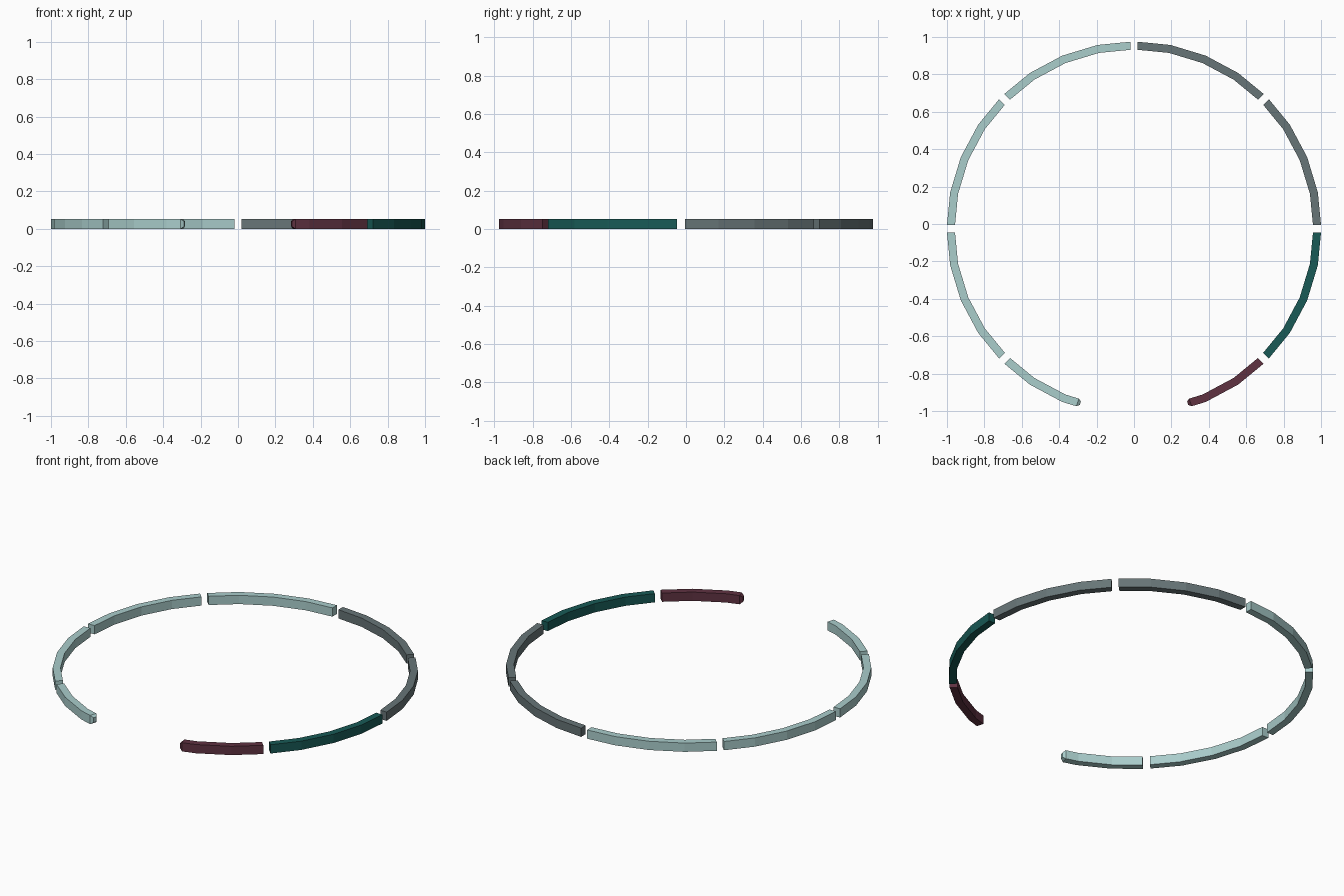
import bpy, bmesh, math

if "Cube" in bpy.data.objects:
    bpy.data.objects.remove(bpy.data.objects["Cube"])

R_OUT, R_IN, H = 1.002, 0.959, 0.053   # ring radii and height
GAP, CY = 0.02, -0.0257                # half gap between pieces, ring centre y
STEP = math.radians(11.25)             # 32-sided ring


def material(name, rgb):
    m = bpy.data.materials.new(name)
    m.diffuse_color = (*rgb, 1)
    m.use_nodes = True
    m.node_tree.nodes["Principled BSDF"].inputs["Base Color"].default_value = m.diffuse_color
    return m


def polar(r, a, side=0.0):
    # point at radius r, shifted sideways along the tangent
    return (r * math.cos(a) - side * math.sin(a), r * math.sin(a) + side * math.cos(a))


def on_ring(r, a):
    # point on the straight side of the 32-gon
    return polar(r * math.cos(STEP / 2) / math.cos(a % STEP - STEP / 2), a)


def section(inner, outer, z0=0.0, z1=H):
    return [(*inner, z0), (*outer, z0), (*outer, z1), (*inner, z1)]


def gap_end(a, sign):
    # cut parallel to the radial line through a
    dr = GAP * math.tan(STEP / 2)
    return section(polar(R_IN - dr, a, sign * GAP), polar(R_OUT - dr, a, sign * GAP))


def tip(sign):
    # chamfered free end next to the front opening
    a1, a2 = (math.radians(270 + sign * d) for d in (18, 17.1))
    c = 0.012
    return [section(on_ring(R_IN, a1), on_ring(R_OUT, a1)),
            section(on_ring(R_IN + c, a2), on_ring(R_OUT - c, a2), c, H - c)]


def piece(name, start, end, mat):
    n0, n1 = math.ceil(start / 11.25 + 0.01), math.floor(end / 11.25 - 0.01)
    mids = [section(polar(R_IN, i * STEP), polar(R_OUT, i * STEP)) for i in range(n0, n1 + 1)]
    first = tip(1)[::-1] if start == 288 else [gap_end(math.radians(start), 1)]
    last = tip(-1) if end == 252 else [gap_end(math.radians(end), -1)]
    bm = bmesh.new()
    rings = [[bm.verts.new((x, y + CY, z)) for x, y, z in s] for s in first + mids + last]
    for a, b in zip(rings, rings[1:]):
        for i in range(4):
            j = (i + 1) % 4
            bm.faces.new((a[i], a[j], b[j], b[i]))
    bm.faces.new(rings[0])
    bm.faces.new(rings[-1])
    bmesh.ops.recalc_face_normals(bm, faces=bm.faces)
    me = bpy.data.meshes.new(name)
    bm.to_mesh(me)
    bm.free()
    me.materials.append(mat)
    bpy.context.collection.objects.link(bpy.data.objects.new(name, me))


pale = material("pale_aqua", (0.40, 0.61, 0.60))
slate = material("slate_grey", (0.136, 0.178, 0.185))
teal = material("dark_teal", (0.009, 0.102, 0.093))
plum = material("plum_red", (0.115, 0.032, 0.053))

# Ring pieces, counter-clockwise from the right side
piece("right_back_arc", 0, 45, slate)
piece("back_right_arc", 45, 90, slate)
piece("back_left_arc", 90, 135, pale)
piece("left_back_arc", 135, 180, pale)
piece("left_front_arc", 180, 225, pale)
piece("front_left_end_arc", 225, 252, pale)
piece("front_right_end_arc", 288, 315, plum)
piece("right_front_arc", 315, 360, teal)
